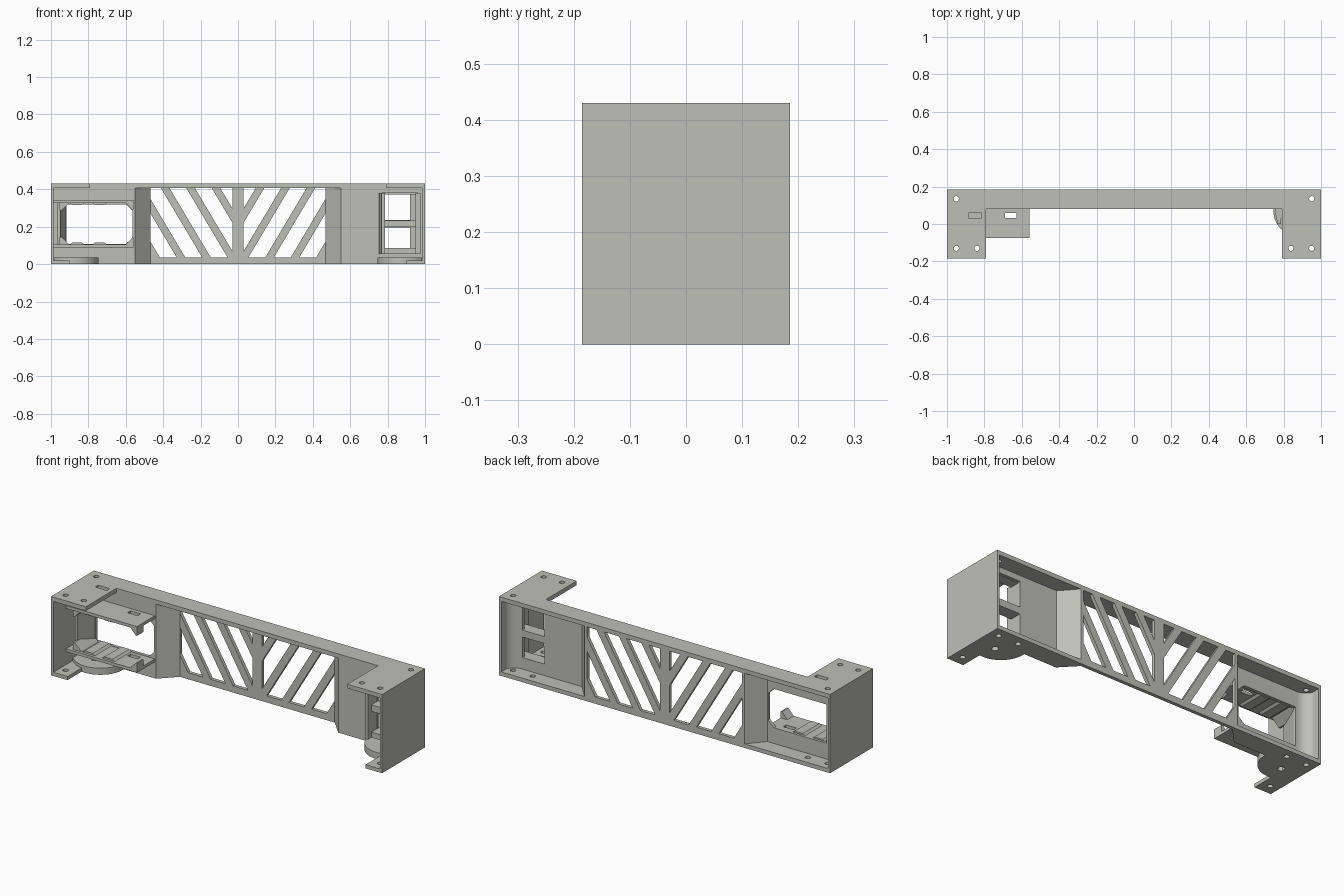
import bpy, bmesh, math

if "Cube" in bpy.data.objects:
    bpy.data.objects.remove(bpy.data.objects["Cube"])

mat = bpy.data.materials.new("warm grey plastic")
mat.diffuse_color = (0.52, 0.52, 0.48, 1)
mat.use_nodes = True
mat.node_tree.nodes["Principled BSDF"].inputs["Base Color"].default_value = mat.diffuse_color


def prism(name, pts, a, b, axis="z"):
    """Extrude a 2D outline: xy along z, or xz along y."""
    bm = bmesh.new()
    put = (lambda p, h: (p[0], p[1], h)) if axis == "z" else (lambda p, h: (p[0], h, p[1]))
    lo = [bm.verts.new(put(p, a)) for p in pts]
    hi = [bm.verts.new(put(p, b)) for p in pts]
    bm.faces.new(lo)
    bm.faces.new(hi)
    n = len(pts)
    for i in range(n):
        j = (i + 1) % n
        bm.faces.new((lo[i], lo[j], hi[j], hi[i]))
    bmesh.ops.recalc_face_normals(bm, faces=bm.faces)
    me = bpy.data.meshes.new(name)
    bm.to_mesh(me)
    bm.free()
    me.materials.append(mat)
    ob = bpy.data.objects.new(name, me)
    bpy.context.collection.objects.link(ob)
    return ob


def rect(x0, x1, y0, y1):
    return [(x0, y0), (x1, y0), (x1, y1), (x0, y1)]


def box(name, x0, x1, y0, y1, z0, z1):
    return prism(name, rect(x0, x1, y0, y1), z0, z1)


def arc(cx, cy, r, a0, a1, n):
    return [(cx + r * math.cos(math.radians(a0 + (a1 - a0) * i / n)),
             cy + r * math.sin(math.radians(a0 + (a1 - a0) * i / n))) for i in range(n + 1)]


def flip(pts, s):
    return [(s * x, y) for x, y in pts]


def cut(ob, cutters):
    """Subtract each cutter, then remove it."""
    for c in cutters:
        m = ob.modifiers.new("cut", "BOOLEAN")
        m.operation, m.solver, m.object = "DIFFERENCE", "EXACT", c
    bpy.context.view_layer.update()
    ev = ob.evaluated_get(bpy.context.evaluated_depsgraph_get())
    me = bpy.data.meshes.new_from_object(ev)
    ob.modifiers.clear()
    ob.data = me
    for c in cutters:
        bpy.data.objects.remove(c)


def hole(x, y, z0, z1, r=0.014):
    return prism("hole_cutter", arc(x, y, r, 0, 337.5, 15), z0, z1)


# top plate with two mounting legs, screw holes and a slot
top = prism("top_plate", [(-1, 0.185), (-1, -0.185), (-0.79, -0.185), (-0.79, 0.08),
                          (0.79, 0.08), (0.79, -0.185), (1, -0.185), (1, 0.185)], 0.407, 0.43)
cut(top, [hole(s * x, y, 0.38, 0.46) for s in (-1, 1)
          for x, y in ((0.95, 0.135), (0.95, -0.13), (0.84, -0.13))]
    + [box("slot_cutter", -0.885, -0.815, 0.032, 0.058, 0.38, 0.46)])

walls = {}
for s, side in ((-1, "left"), (1, "right")):
    # end wall
    box(side + "_end_wall", *sorted((s, s * 0.986)), -0.185, 0.185, 0, 0.43)
    # front panel of the end pocket with slanted return and rounded inner corner
    outline = [(0.99, 0.08), (0.55, 0.08), (0.468, 0.166), (0.468, 0.185),
               (0.484, 0.185), (0.56, 0.098)] + arc(0.925, 0.163, 0.065, -90, 0, 8)
    walls[side] = prism(side + "_pocket_panel", flip(outline, s), 0, 0.41)
    # pocket floor
    floor = prism(side + "_pocket_floor", flip([(1, 0.185), (1, 0.08), (0.55, 0.08), (0.468, 0.17),
                                                (0.468, 0.185)], s), 0, 0.022)
    cut(floor, [hole(s * 0.95, 0.135, -0.1, 0.1), hole(s * 0.83, 0.135, -0.1, 0.1)])
    # bottom tab
    tab = box(side + "_bottom_tab", *sorted((s, s * 0.9)), -0.185, 0.09, 0, 0.02)
    cut(tab, [hole(s * 0.95, -0.13, -0.1, 0.1)])
    # round boss beside the tab
    boss = prism(side + "_round_boss", flip([(0.985, 0.085), (0.985, -0.02)]
                 + arc(0.88, 0.07, 0.135, 310, 180, 18) + [(0.745, 0.085)], s), 0, 0.036)
    cut(boss, [hole(s * 0.885, 0.03, -0.1, 0.1, 0.018)])
    # lattice half with diagonal openings
    half = box(side + "_lattice", *sorted((0, s * 0.468)), 0.166, 0.185, 0, 0.41)
    cutters = []
    for k in range(5):
        x = -0.094 - 0.136 * k
        pts = [(x, 0.406), (x + 0.09, 0.406), (x + 0.31, 0.036), (x + 0.22, 0.036)]
        cutters.append(prism("slat_cutter", flip(pts, -s), 0.1, 0.25, "y"))
    cut(half, cutters)

# post in the middle of the lattice
box("centre_post", -0.029, 0.029, 0.166, 0.185, 0, 0.41)

# large window with clipped corners in the left panel
cut(walls["left"], [prism("window_cutter", [(-0.917, 0.108), (-0.6, 0.108), (-0.563, 0.14), (-0.563, 0.285),
                                            (-0.6, 0.32), (-0.917, 0.32)], 0.0, 0.25, "y")])
# two windows in the right panel
cut(walls["right"], [prism("window_cutter", rect(0.786, 0.92, z0, z1), 0.0, 0.25, "y")
                     for z0, z1 in ((0.085, 0.197), (0.235, 0.375))])

# left housing: shelves with slots, hooked ends, guide ribs
for name, z0, z1, inner, d in (("upper", 0.326, 0.342, 0.326, -1), ("lower", 0.09, 0.106, 0.106, 1)):
    shelf = box(name + "_shelf", -0.99, -0.558, -0.075, 0.085, z0, z1)
    cut(shelf, [box("slot_cutter", -0.69, -0.628, 0.032, 0.058, 0, 0.4)])
    e = inner - d * 0.002
    prism(name + "_hook", [(-0.6, e), (-0.558, e), (-0.558, inner + d * 0.035),
                           (-0.566, inner + d * 0.035)], -0.075, -0.02, "y")
    for x in (-0.86, -0.74):
        prism(name + "_guide_rib", [(x - 0.04, e), (x + 0.04, e), (x + 0.025, inner + d * 0.01),
                                    (x - 0.025, inner + d * 0.01)], -0.06, 0.085, "y")
    prism(name + "_corner_wedge", [(-0.955, e), (-0.9, e), (-0.945, inner + d * 0.04),
                                   (-0.955, inner + d * 0.04)], -0.06, 0.085, "y")
prism("housing_side_wall", [(-0.965, 0.085), (-0.965, -0.03), (-0.95, -0.03), (-0.917, 0.085)], 0.1, 0.33)

# right holder: tapered side rails and cross bars
prism("holder_inner_rail", [(0.755, 0.085), (0.755, 0.06), (0.768, 0.0), (0.785, 0.0),
                            (0.785, 0.085)], 0.055, 0.38)
prism("holder_outer_rail", [(0.95, 0.085), (0.95, 0.0), (0.975, 0.0), (0.975, 0.085)], 0.055, 0.38)
for name, z0, z1 in (("lower", 0.055, 0.085), ("middle", 0.198, 0.234), ("upper", 0.372, 0.385)):
    box(name + "_cross_bar", 0.77, 0.96, 0.03, 0.085, z0, z1)

# smooth rounded walls, keep sharp edges
for ob in bpy.context.scene.objects:
    ob.select_set(True)
bpy.context.view_layer.objects.active = top
bpy.ops.object.shade_smooth_by_angle(angle=math.radians(30))
